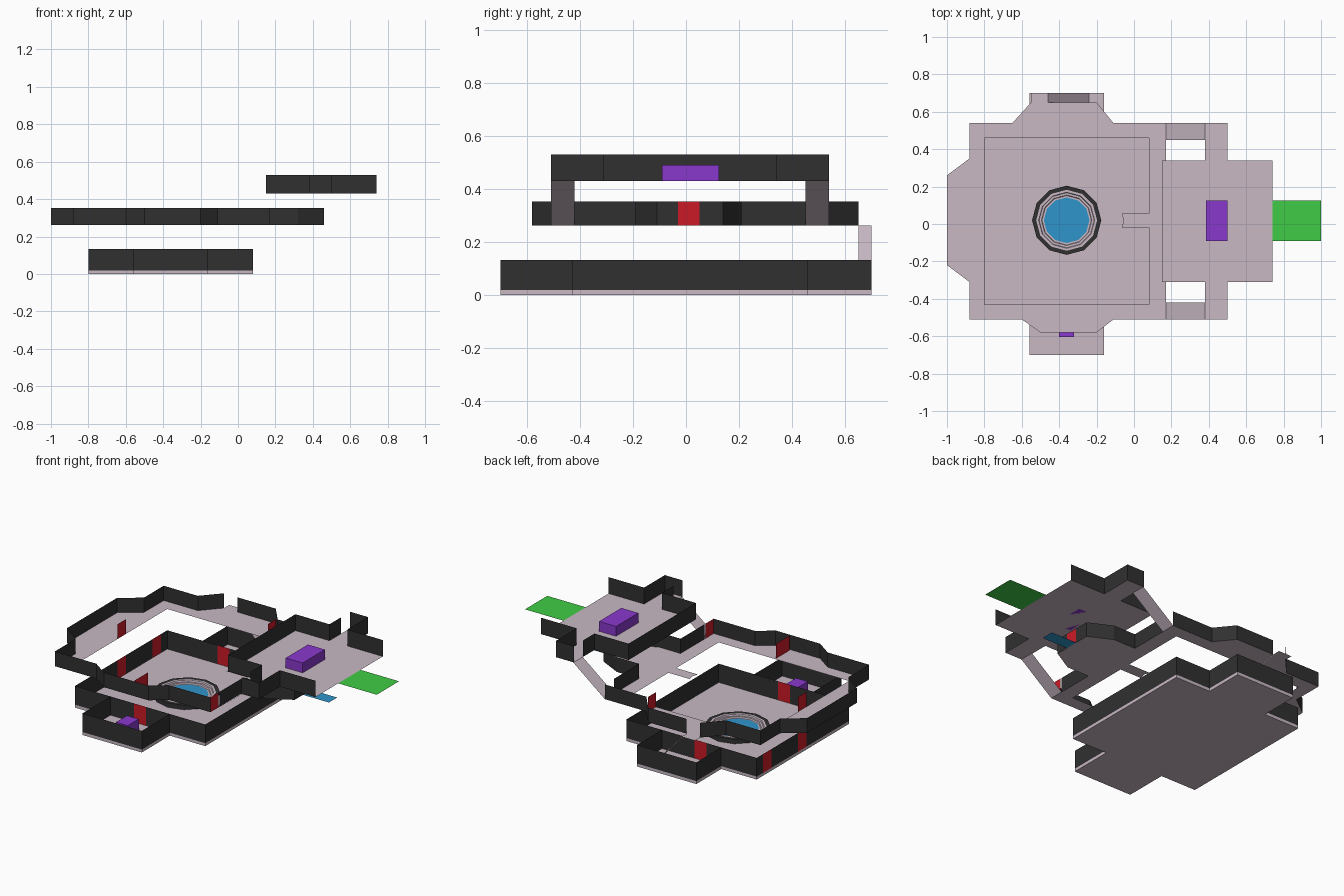
import bpy, bmesh, math

if "Cube" in bpy.data.objects:
    bpy.data.objects.remove(bpy.data.objects["Cube"])

def mat(name, c):
    m = bpy.data.materials.new(name)
    m.diffuse_color = (*c, 1)
    m.use_nodes = True
    m.node_tree.nodes["Principled BSDF"].inputs["Base Color"].default_value = m.diffuse_color
    return m

PINK = mat("floor_pink", (0.58, 0.48, 0.55))
BLACK = mat("wall_black", (0.03, 0.03, 0.03))
RED = mat("door_red", (0.6, 0.01, 0.02))
PURPLE = mat("crate_purple", (0.25, 0.04, 0.6))
GREEN = mat("exit_green", (0.05, 0.6, 0.06))
BLUE = mat("water_blue", (0.03, 0.3, 0.6))

def finish(name, bm, m):
    me = bpy.data.meshes.new(name)
    bm.to_mesh(me)
    bm.free()
    me.materials.append(m)
    o = bpy.data.objects.new(name, me)
    bpy.context.collection.objects.link(o)
    return o

def floor(name, loops, z, m=PINK, depth=0):
    """Flat floor from an outline (plus hole outlines), optionally thickened."""
    bm = bmesh.new()
    for pts in loops:
        vs = [bm.verts.new((x, y, z)) for x, y in pts]
        for a, b in zip(vs, vs[1:] + vs[:1]):
            bm.edges.new((a, b))
    bmesh.ops.triangle_fill(bm, edges=bm.edges[:], use_beauty=True, use_dissolve=False)
    for f in bm.faces:
        f.normal_update()
        if f.normal.z < 0:
            f.normal_flip()
    if depth:
        g = bmesh.ops.extrude_face_region(bm, geom=bm.faces[:], use_keep_orig=True)
        top = [v for v in g["geom"] if isinstance(v, bmesh.types.BMVert)]
        bmesh.ops.translate(bm, verts=top, vec=(0, 0, depth))
        bmesh.ops.recalc_face_normals(bm, faces=bm.faces[:])
    return finish(name, bm, m)

def walls(name, paths, z0, z1, m=BLACK):
    """Thin upright walls along polylines."""
    bm = bmesh.new()
    for pts in paths:
        cols = [(bm.verts.new((x, y, z0)), bm.verts.new((x, y, z1))) for x, y in pts]
        for (a, b), (c, d) in zip(cols, cols[1:]):
            bm.faces.new((a, c, d, b))
    return finish(name, bm, m)

def rect(x0, x1, y0, y1):
    return [(x0, y0), (x1, y0), (x1, y1), (x0, y1)]

def ramp(name, x0, z0, x1, z1, y0, y1):
    bm = bmesh.new()
    f = bm.faces.new([bm.verts.new(p) for p in
                      ((x0, y0, z0), (x1, y0, z1), (x1, y1, z1), (x0, y1, z0))])
    f.normal_update()
    if f.normal.z < 0:
        f.normal_flip()
    return finish(name, bm, PINK)

def box(name, x0, x1, y0, y1, z0, z1, m):
    return floor(name, [rect(x0, x1, y0, y1)], z0, m, z1 - z0)

def lathe(name, prof, m, cx=-0.36, cy=0.02, n=12):
    bm = bmesh.new()
    rings = [[bm.verts.new((cx + r * math.cos(2 * math.pi * i / n),
                            cy + r * math.sin(2 * math.pi * i / n), z))
              for i in range(n)] for r, z in prof]
    for a, b in zip(rings, rings[1:]):
        for i in range(n):
            j = (i + 1) % n
            bm.faces.new((a[i], a[j], b[j], b[i]))
    if len(rings) == 1:
        bm.faces.new(rings[0])
    return finish(name, bm, m)

# Lower storey: thick slab, outer walls, partitions with doors
F = 0.018
low = [(-.80, -.43), (-.56, -.43), (-.56, -.70), (-.16, -.70), (-.16, -.43), (.08, -.43),
       (.08, .46), (-.16, .46), (-.16, .70), (-.56, .70), (-.56, .46), (-.80, .46)]
floor("lower_floor", [low], 0, PINK, F)
walls("lower_walls", [low + [(-.80, .40)],
                      [(-.80, .32), (-.80, .06)], [(-.80, -.02), (-.80, -.43)],
                      [(-.56, -.43), (-.40, -.43)], [(-.32, -.43), (-.16, -.43)],
                      [(-.56, .46), (-.46, .46)], [(-.38, .46), (-.16, .46)]], F, .132)
walls("lower_doors", [[(-.80, .32), (-.80, .40)], [(-.80, -.02), (-.80, .06)],
                      [(-.40, -.43), (-.32, -.43)], [(-.46, .46), (-.38, .46)]], F, .132, RED)
box("lower_crate", -.40, -.32, -.605, -.50, F, .085, PURPLE)

# Round pool on the lower floor
lathe("pool_rim", [(.185, F), (.185, .045), (.163, .045)], BLACK)
lathe("pool_steps", [(.163, .045), (.15, .045), (.147, .036), (.135, .036), (.132, .028), (.118, .028)], PINK)
lathe("pool_water", [(.122, .03)], BLUE)

# Middle storey: ring floor around an opening with a small balcony
M, MT = .262, .352
west = [(-.55, .65), (-.65, .54), (-.88, .54), (-.88, .35), (-1, .26), (-1, -.22), (-.88, -.31),
        (-.88, -.51), (-.60, -.51), (-.50, -.58), (-.20, -.58), (-.11, -.51), (.17, -.51)]
north = [(.17, .54), (-.11, .54), (-.20, .65), (-.46, .65)]
bay = [(.17, -.19), (.32, -.19), (.46, -.11), (.46, -.03)]
bay2 = [(.46, .05), (.46, .14), (.32, .21), (.17, .21)]
hole = [(-.80, -.43), (.08, -.43), (.08, -.02), (-.065, -.02), (-.055, .02), (-.065, .055),
        (.08, .055), (.08, .46), (-.80, .46)]
floor("middle_floor", [west + bay + bay2 + north + [(-.46, .70), (-.55, .70)], hole], M)
walls("middle_walls", [west, [(.17, -.42)] + bay, bay2 + [(.17, .45)], north], M, MT)
walls("middle_doors", [[(.46, -.03), (.46, .05)], [(.17, -.51), (.17, -.43)],
                       [(-.12, .46), (-.12, .54)], [(-.80, -.02), (-.80, .06)],
                       [(-.30, -.57), (-.30, -.44)]], M, MT, RED)
floor("middle_exit", [rect(.46, .635, -.03, .05)], M, BLUE)

# Upper storey
U, UT = .43, .53
south_up = [(.38, -.51), (.50, -.51), (.50, -.31), (.74, -.31)]
north_up = [(.74, .34), (.50, .34), (.50, .54), (.38, .54)]
west_up = [(.38, .45), (.38, .34), (.15, .34), (.15, -.31), (.38, -.31), (.38, -.42)]
floor("upper_floor", [south_up + north_up + west_up], U)
walls("upper_walls", [south_up, north_up, west_up], U, UT)
floor("upper_exit", [rect(.74, 1.0, -.09, .125)], U, GREEN)
box("upper_crate", .385, .50, -.09, .125, U, .49, PURPLE)

# Ramps between storeys
ramp("back_ramp", -.24, F, -.46, M, .65, .70)
ramp("upper_ramp_front", .17, M, .385, U, -.51, -.42)
ramp("upper_ramp_back", .17, M, .385, U, .45, .54)
